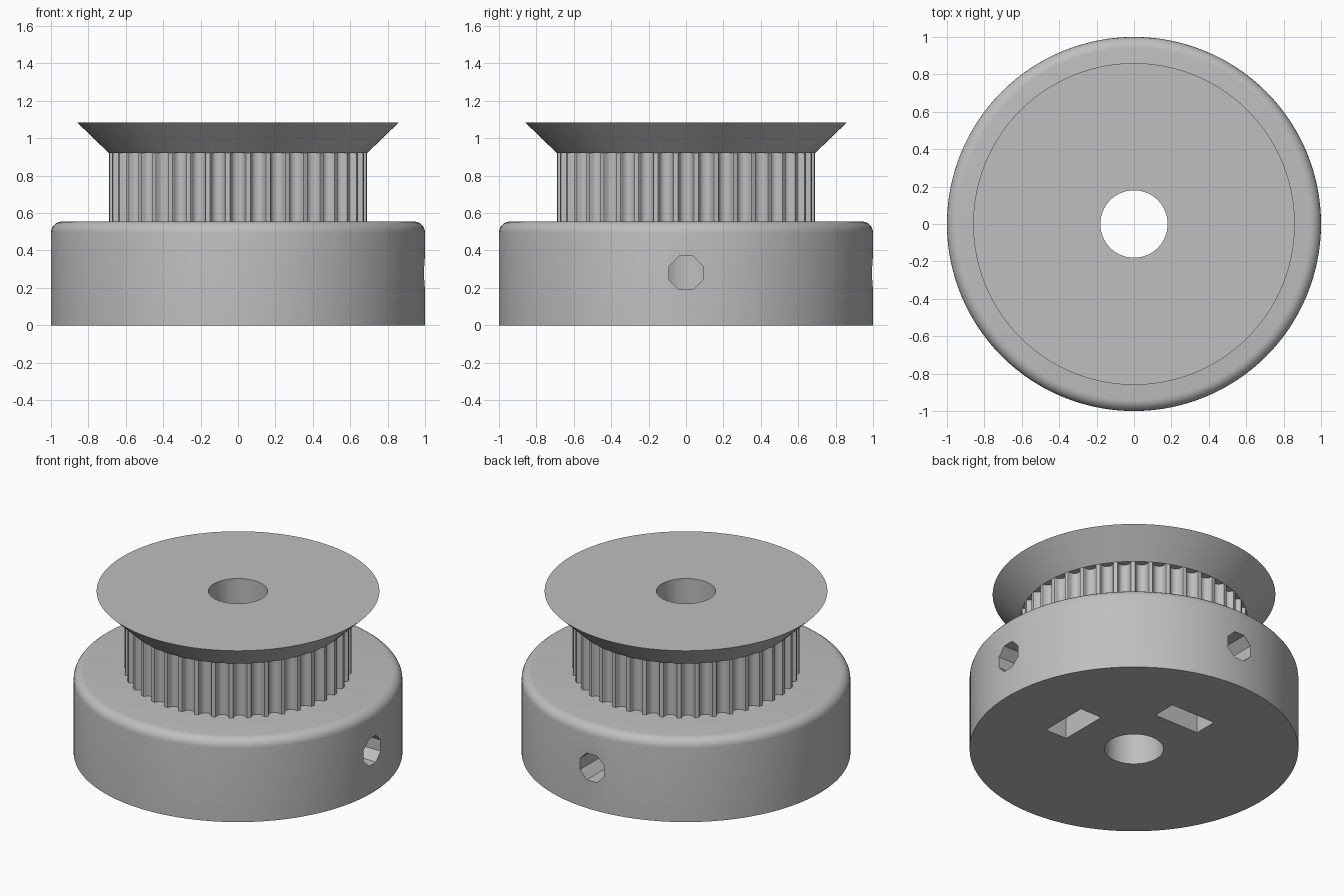
import bpy, bmesh
from math import pi, sin, cos, radians
from mathutils import Matrix, Vector

cube = bpy.data.objects.get("Cube")
if cube:
    bpy.data.objects.remove(cube, do_unlink=True)

grey = bpy.data.materials.new("plain grey")
grey.use_nodes = True
colour = (0.52, 0.52, 0.52, 1)
grey.diffuse_color = colour
grey.node_tree.nodes["Principled BSDF"].inputs["Base Color"].default_value = colour

BORE, SIDES = 0.18, 128
BASE_TOP, BELT_TOP, TOP = 0.555, 0.92, 1.085
TEETH, HUB_R = 40, 0.69


def finish(name, bm):
    bmesh.ops.recalc_face_normals(bm, faces=bm.faces)
    mesh = bpy.data.meshes.new(name)
    bm.to_mesh(mesh)
    bm.free()
    mesh.materials.append(grey)
    obj = bpy.data.objects.new(name, mesh)
    bpy.context.collection.objects.link(obj)
    return obj


def lathe(name, profile):
    """Revolve a closed (radius, z) loop about the z axis."""
    bm = bmesh.new()
    rings = []
    for i in range(SIDES):
        a = 2 * pi * i / SIDES
        rings.append([bm.verts.new((r * cos(a), r * sin(a), z)) for r, z in profile])
    n = len(profile)
    for i in range(SIDES):
        p, q = rings[i], rings[(i + 1) % SIDES]
        for j in range(n):
            k = (j + 1) % n
            bm.faces.new((p[j], q[j], q[k], p[k]))
    return finish(name, bm)


def prism(name, outline, low, high, matrix=Matrix.Identity(4)):
    """Extrude a flat outline between two heights, then place it."""
    bm = bmesh.new()
    bottom = [bm.verts.new((x, y, low)) for x, y in outline]
    top = [bm.verts.new((x, y, high)) for x, y in outline]
    bm.faces.new(bottom[::-1])
    bm.faces.new(top)
    for i in range(len(outline)):
        k = (i + 1) % len(outline)
        bm.faces.new((bottom[i], bottom[k], top[k], top[i]))
    bm.transform(matrix)
    return finish(name, bm)


def circle(radius, sides, start=0.0):
    return [(radius * cos(start + 2 * pi * i / sides),
             radius * sin(start + 2 * pi * i / sides)) for i in range(sides)]


def cut(obj, cutter):
    cutter.hide_render = True
    mod = obj.modifiers.new("cut", 'BOOLEAN')
    mod.operation = 'DIFFERENCE'
    mod.solver = 'EXACT'
    mod.object = cutter
    bpy.context.view_layer.objects.active = obj
    bpy.ops.object.modifier_apply(modifier=mod.name)
    bpy.data.objects.remove(cutter, do_unlink=True)


# Base drum with a rounded top rim
FILLET = 0.06
rim = [(1 - FILLET + FILLET * cos(radians(a)), BASE_TOP - FILLET + FILLET * sin(radians(a)))
       for a in range(0, 91, 15)]
base = lathe("base_drum", [(BORE, 0), (1, 0)] + rim + [(BORE, BASE_TOP)])

# Grub screw holes and nut slots, on the left and at the back
along_x = Matrix(((0, 0, 1, 0), (1, 0, 0, 0), (0, 1, 0, 0), (0, 0, 0, 1)))
MID = 0.28
octagon = [(y, z + MID) for y, z in circle(0.09 / cos(pi / 8), 8, pi / 8)]
nut = [(-0.165, -0.1), (0.165, -0.1), (0.165, 0.375), (0, 0.47), (-0.165, 0.375)]
for turn in (0, pi / 2):
    place = Matrix.Rotation(turn, 4, 'Z') @ along_x
    cut(base, prism("nut_cutter", nut, 0.40, 0.56, place))
    cut(base, prism("screw_cutter", octagon, 0, 1.2, place))

# Toothed belt section: one rounded groove repeated around the hub
half = [(0.042, 0.001), (0.0375, 0.008), (0.0363, 0.013), (0.0343, 0.019),
        (0.0316, 0.0245), (0.0283, 0.03), (0.0225, 0.0352), (0.0156, 0.0391), (0.008, 0.0415)]
groove = [(-x, d) for x, d in half] + [(0, 0.0423)] + half[::-1]
outline = []
for i in range(TEETH):
    spin = Matrix.Rotation(2 * pi * i / TEETH, 2)
    outline += [tuple(spin @ Vector((x, d - HUB_R))) for x, d in groove]
hub = prism("toothed_hub", outline, BASE_TOP, BELT_TOP)
cut(hub, prism("bore_cutter", circle(BORE, SIDES), 0, 2))

# Flared belt retaining flange
flange = lathe("top_flange", [(BORE, BELT_TOP), (HUB_R, BELT_TOP), (0.86, TOP), (BORE, TOP)])

# Smooth shading with sharp edges kept
bpy.ops.object.select_all(action='DESELECT')
for obj in (base, hub, flange):
    obj.select_set(True)
bpy.context.view_layer.objects.active = base
bpy.ops.object.shade_smooth_by_angle(angle=radians(30))
